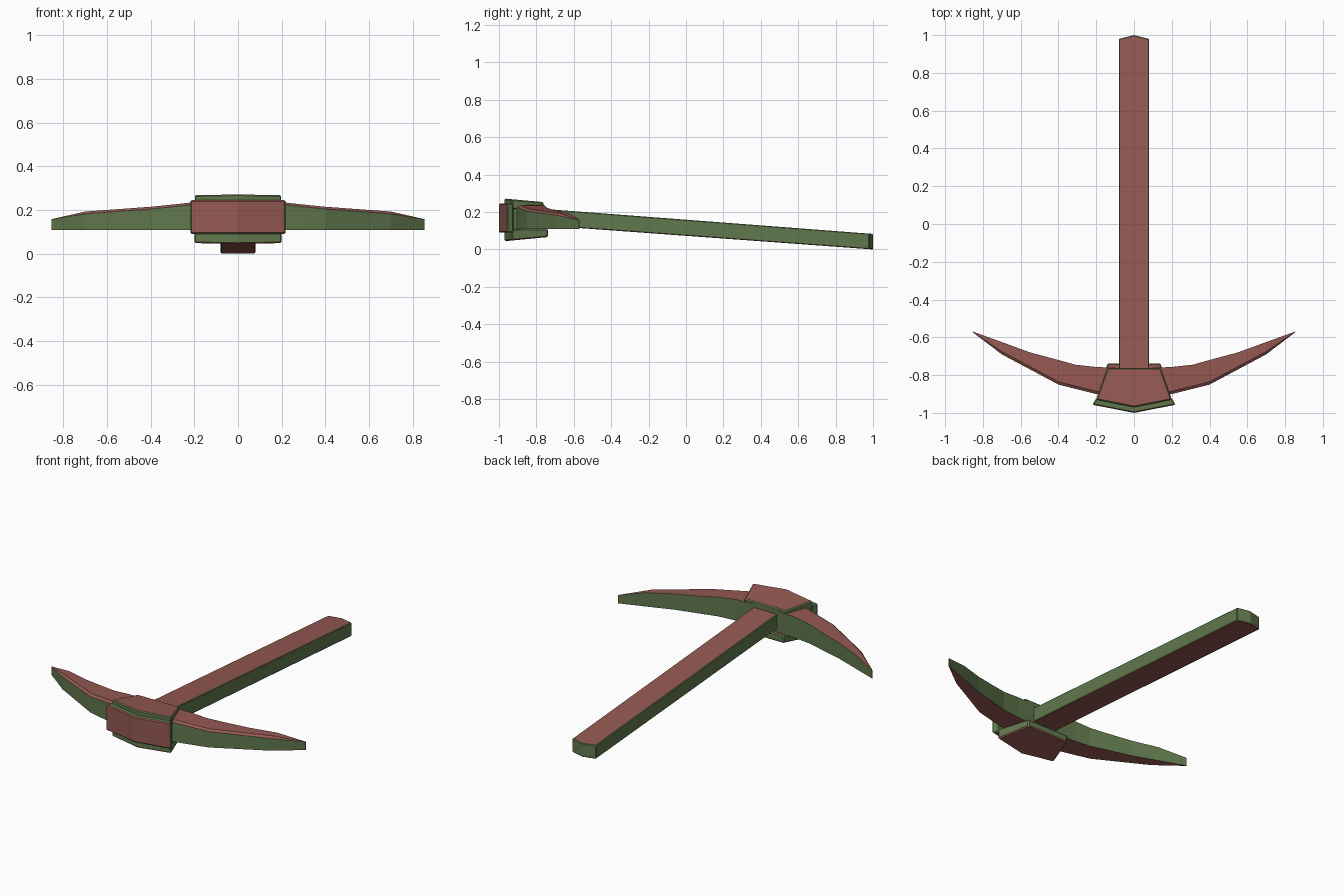
import bpy, bmesh

if "Cube" in bpy.data.objects:
    bpy.data.objects.remove(bpy.data.objects["Cube"])


def material(name, color):
    m = bpy.data.materials.new(name)
    m.diffuse_color = color
    m.use_nodes = True
    m.node_tree.nodes["Principled BSDF"].inputs["Base Color"].default_value = m.diffuse_color
    return m


RED = material("red", (0.30, 0.10, 0.085, 1))
GREEN = material("green", (0.12, 0.19, 0.075, 1))


def finish(name, bm, is_red, bevel=0.0):
    bmesh.ops.recalc_face_normals(bm, faces=bm.faces)
    bm.normal_update()
    for f in bm.faces:
        f.material_index = 0 if is_red(f.normal) else 1
    me = bpy.data.meshes.new(name)
    bm.to_mesh(me)
    bm.free()
    me.materials.append(RED)
    me.materials.append(GREEN)
    ob = bpy.data.objects.new(name, me)
    bpy.context.collection.objects.link(ob)
    if bevel:
        mod = ob.modifiers.new("edge", 'BEVEL')
        mod.width, mod.segments = bevel, 1
        mod.limit_method, mod.angle_limit = 'ANGLE', 0.8
    return ob


def prism(name, outline, z_low, z_high, is_red, bevel=0.006):
    """Outline in plan, with lower and upper heights given as functions of y."""
    bm = bmesh.new()
    low = [bm.verts.new((x, y, z_low(y))) for x, y in outline]
    high = [bm.verts.new((x, y, z_high(y))) for x, y in outline]
    bm.faces.new(low)
    bm.faces.new(high)
    n = len(outline)
    for i in range(n):
        j = (i + 1) % n
        bm.faces.new((low[i], low[j], high[j], high[i]))
    return finish(name, bm, is_red, bevel)


def line(y0, z0, y1, z1):
    return lambda y: z0 + (z1 - z0) * (y - y0) / (y1 - y0)


def flat(n):
    return abs(n.z) > 0.6


# handle, rising gently towards the head
prism("handle", [(-.08, -.88), (.08, -.88), (.08, .98), (0, 1), (-.08, .98)],
      line(1, 0, -.58, .115), line(1, .083, -.58, .203), flat, 0.004)

# pick blade: curved, tapering to both tips (x, front y, back y, top z)
half = [(0, -.94, -.765, .238), (.2, -.9, -.757, .236), (.31, -.873, -.745, .224),
        (.4, -.85, -.72, .215), (.55, -.77, -.68, .204), (.7, -.69, -.625, .193),
        (.855, -.572, -.569, .158)]
stations = [(-x, f, b, z) for x, f, b, z in half[:0:-1]] + half
bm = bmesh.new()
rings = []
for x, f, b, z in stations:
    c = min(0.015, (b - f) * 0.4)
    pts = [(f, .108), (f, z - c * 0.7), (f + c, z), (b, z), (b, .108)]
    rings.append([bm.verts.new((x, y, h)) for y, h in pts])
for r, s in zip(rings, rings[1:]):
    for i in range(5):
        j = (i + 1) % 5
        bm.faces.new((r[i], r[j], s[j], s[i]))
bm.faces.new(rings[0])
bm.faces.new(rings[-1])
finish("pick_blade", bm, lambda n: abs(n.z) > 0.4)

# caps clamping the blade from above and below
def cap(back):
    return [(-.2, -.93), (0, -.97), (.2, -.93), (.14, back), (-.14, back)]


prism("top_cap", cap(-.762), line(-.97, .215, -.76, .212),
      line(-.97, .272, -.76, .253), flat)
prism("bottom_cap", cap(-.738), line(-.97, .044, -.74, .066),
      line(-.97, .108, -.74, .11), flat)

# core between the caps
prism("head_core", [(-.195, -.925), (0, -.965), (.195, -.925), (.15, -.80), (-.15, -.80)],
      lambda y: .10, lambda y: .22, flat, 0)

# angled plate across the front
prism("front_plate", [(-.22, -.957), (0, -1), (.22, -.957),
                      (.2, -.922), (0, -.962), (-.2, -.922)],
      lambda y: .09, lambda y: .246, lambda n: n.y < -0.7)
